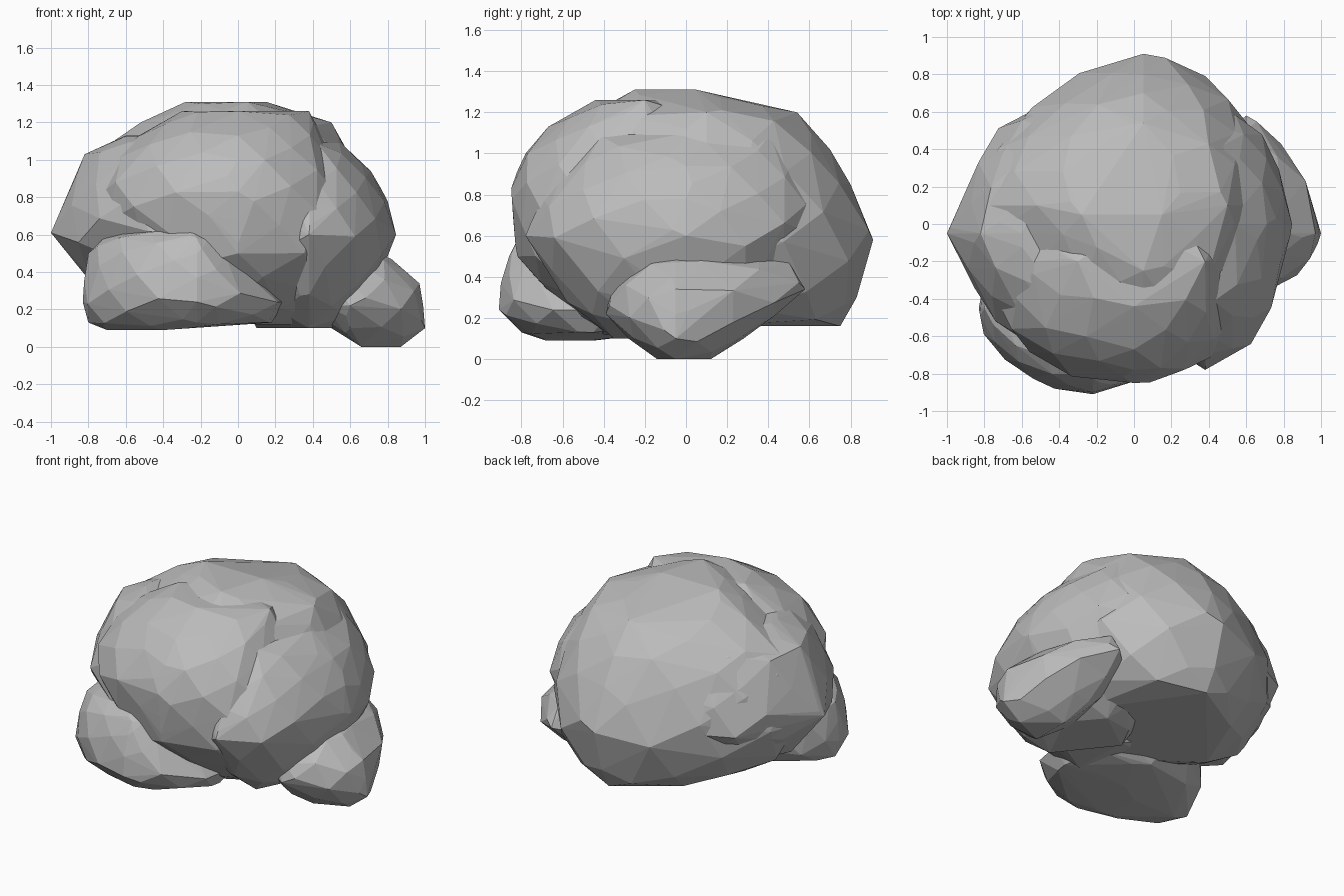
import bpy
import bmesh
import math
import random

cube = bpy.data.objects.get("Cube")
if cube:
    bpy.data.objects.remove(cube, do_unlink=True)

random.seed(4)
GOLDEN_ANGLE = math.pi * (3 - math.sqrt(5))

stone = bpy.data.materials.new("stone_grey")
stone.use_nodes = True
stone.diffuse_color = (0.5, 0.5, 0.5, 1)
stone.node_tree.nodes["Principled BSDF"].inputs["Base Color"].default_value = stone.diffuse_color


def section_point(section, centre, angle, powers, scale=1.0):
    """Point on a lopsided superellipse that touches the section's four limits."""
    z, left, right, front, back = section
    cx = min(max(centre[0], left), right)
    cy = min(max(centre[1], front), back)
    c, s = math.cos(angle), math.sin(angle)
    power = powers[1] if c > 0 else powers[0]
    reach = scale / (abs(c) ** power + abs(s) ** power) ** (1 / power)
    width = right - cx if c > 0 else cx - left
    depth = back - cy if s > 0 else cy - front
    return (cx + width * c * reach, cy + depth * s * reach, z)


def blend(sections, t):
    """Section at position t along the stack."""
    i = min(int(t), len(sections) - 2)
    f = t - i
    return [a + (b - a) * f for a, b in zip(sections[i], sections[i + 1])]


def boulder(name, centre, powers, count, sections):
    """Irregular faceted stone: hull of points scattered over stacked sections."""
    bm = bmesh.new()
    for section in sections:
        for quarter in range(4):
            bm.verts.new(section_point(section, centre, quarter * math.pi / 2, powers))
    for i in range(count):
        t = (i + 0.5) / count * (len(sections) - 1)
        p = section_point(blend(sections, t), centre, i * GOLDEN_ANGLE, powers,
                          random.uniform(0.98, 1.01))
        bm.verts.new(p)
    bmesh.ops.convex_hull(bm, input=bm.verts[:])
    loose = [v for v in bm.verts if not v.link_faces]
    bmesh.ops.delete(bm, geom=loose, context='VERTS')
    bmesh.ops.remove_doubles(bm, verts=bm.verts[:], dist=0.03)
    bmesh.ops.recalc_face_normals(bm, faces=bm.faces[:])
    mesh = bpy.data.meshes.new(name)
    bm.to_mesh(mesh)
    bm.free()
    mesh.materials.append(stone)
    obj = bpy.data.objects.new(name, mesh)
    bpy.context.scene.collection.objects.link(obj)
    return obj


# Each section: height, left limit, right limit, front limit, back limit

# Large mass at the back, carrying the summit
boulder("back_mass", (0.05, 0.1), (1.7, 2.1), 90, [
    (0.16, -0.5, 0.5, -0.3, 0.75),
    (0.3, -0.74, 0.64, -0.5, 0.83),
    (0.58, -0.9, 0.74, -0.6, 0.91),
    (0.85, -0.86, 0.69, -0.6, 0.8),
    (1.02, -0.78, 0.6, -0.55, 0.7),
    (1.2, -0.52, 0.5, -0.45, 0.54),
    (1.31, -0.28, 0.15, -0.25, 0.05)])

# Rounded dome facing the front
boulder("front_dome", (0, -0.2), (2.4, 2.2), 110, [
    (0.12, 0.1, 0.45, -0.4, 0),
    (0.25, -0.3, 0.55, -0.6, 0),
    (0.5, -0.58, 0.64, -0.82, 0),
    (0.68, -0.74, 0.64, -0.84, 0),
    (0.83, -0.77, 0.6, -0.85, 0),
    (1.0, -0.68, 0.52, -0.78, 0),
    (1.13, -0.53, 0.45, -0.67, 0),
    (1.26, -0.3, 0.38, -0.44, 0)])

# Pointed flank on the -x side
boulder("pointed_flank", (-0.4, -0.05), (1.7, 2), 60, [
    (0.3, -0.75, -0.2, -0.42, 0.4),
    (0.61, -1.0, -0.1, -0.72, 0.68),
    (0.82, -0.91, -0.1, -0.68, 0.62),
    (1.03, -0.82, -0.1, -0.52, 0.5),
    (1.13, -0.6, -0.2, -0.38, 0.35)])

# Shoulder on the +x side, merging into the dome
boulder("shoulder", (0.38, 0), (2, 2), 80, [
    (0.1, 0.1, 0.55, -0.35, 0.2),
    (0.28, 0, 0.72, -0.58, 0.45),
    (0.6, 0, 0.845, -0.78, 0.65),
    (0.78, 0, 0.8, -0.7, 0.62),
    (0.94, 0, 0.71, -0.57, 0.56),
    (1.1, 0.1, 0.54, -0.42, 0.45)])

# Low lobe at the front
boulder("front_lobe", (-0.22, -0.45), (2, 2.1), 80, [
    (0.09, -0.7, -0.4, -0.68, -0.45),
    (0.13, -0.8, 0.18, -0.8, -0.1),
    (0.24, -0.83, 0.25, -0.91, 0),
    (0.37, -0.82, 0.12, -0.9, 0),
    (0.5, -0.8, 0, -0.86, 0),
    (0.58, -0.72, -0.1, -0.82, -0.1),
    (0.63, -0.6, -0.25, -0.76, -0.2)])

# Low lobe at the side, resting on the ground
boulder("side_lobe", (0.6, -0.05), (2, 1.9), 50, [
    (0, 0.66, 0.87, -0.14, 0.12),
    (0.1, 0.5, 1.0, -0.28, 0.28),
    (0.22, 0.38, 0.99, -0.39, 0.45),
    (0.34, 0.38, 0.97, -0.36, 0.58),
    (0.47, 0.45, 0.82, -0.24, 0.5),
    (0.5, 0.5, 0.75, -0.05, 0.3)])
